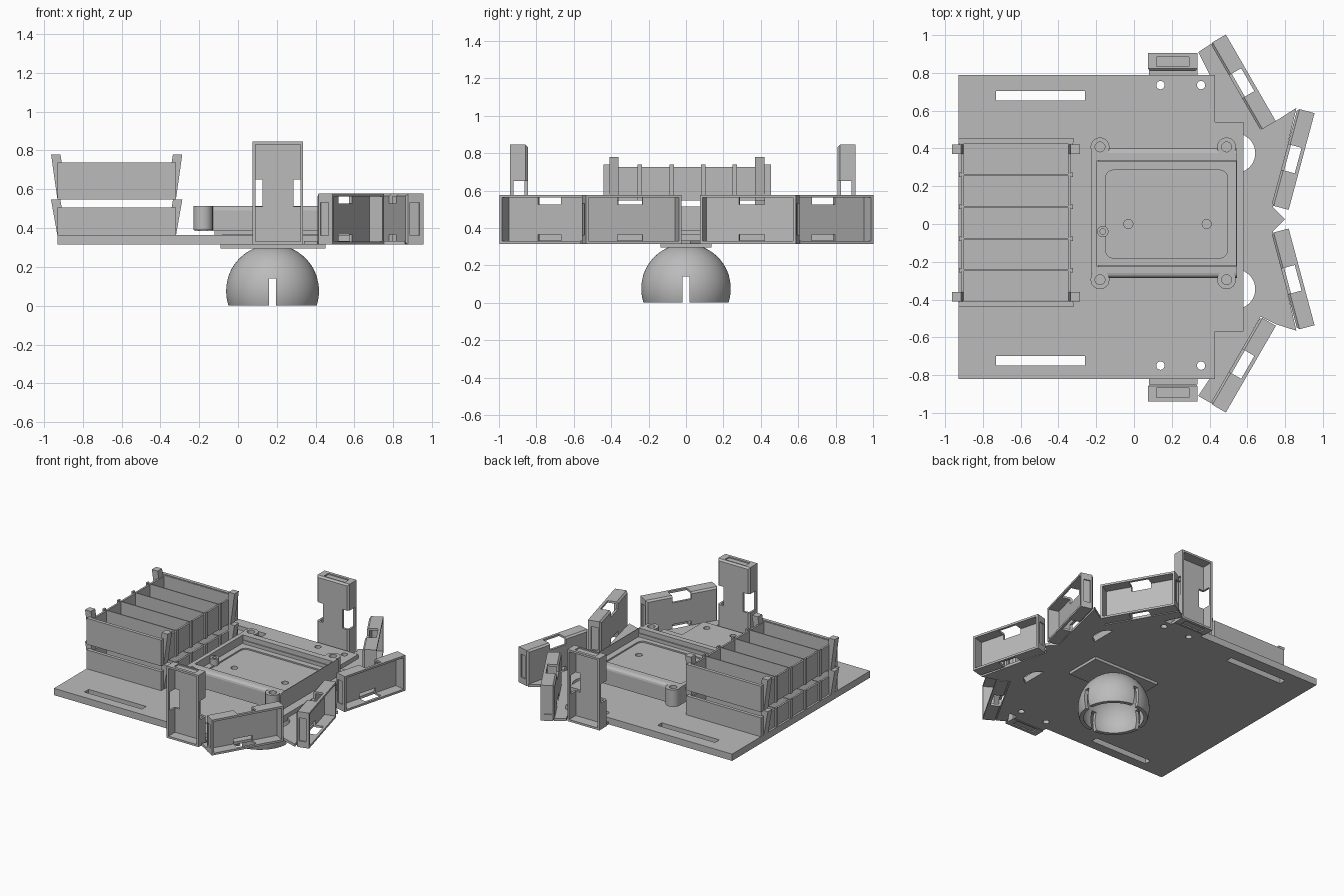
import bpy, bmesh, math
from mathutils import Matrix, Vector

cube = bpy.data.objects.get("Cube")
if cube:
    bpy.data.objects.remove(cube, do_unlink=True)

grey = bpy.data.materials.new("plain_grey")
grey.use_nodes = True
grey.diffuse_color = (0.5, 0.5, 0.5, 1)
grey.node_tree.nodes["Principled BSDF"].inputs["Base Color"].default_value = (0.5, 0.5, 0.5, 1)


def finish(name, bm, matrix=None):
    bmesh.ops.recalc_face_normals(bm, faces=bm.faces)
    mesh = bpy.data.meshes.new(name)
    bm.to_mesh(mesh)
    bm.free()
    mesh.materials.append(grey)
    obj = bpy.data.objects.new(name, mesh)
    bpy.context.collection.objects.link(obj)
    if matrix:
        obj.matrix_world = matrix
    return obj


def box(name, x, y, z, bevel_rule=None, width=0.012, segments=1):
    bm = bmesh.new()
    bmesh.ops.create_cube(bm, size=1)
    for v in bm.verts:
        v.co = Vector([(r[0] + r[1]) / 2 + c * (r[1] - r[0]) for r, c in zip((x, y, z), v.co)])
    if bevel_rule:
        edges = [e for e in bm.edges if bevel_rule(*e.verts)]
        bmesh.ops.bevel(bm, geom=edges, offset=width, segments=segments, profile=0.5, affect='EDGES')
    return finish(name, bm)


def upright(a, b):
    return abs(a.co.z - b.co.z) > 1e-4


def prism(name, points, z0, z1, matrix=None):
    bm = bmesh.new()
    face = bm.faces.new([bm.verts.new((px, py, z0)) for px, py in points])
    top = bmesh.ops.extrude_face_region(bm, geom=[face])["geom"]
    for v in top:
        if isinstance(v, bmesh.types.BMVert):
            v.co.z = z1
    return finish(name, bm, matrix)


def cylinder(name, x, y, z0, z1, r, r2=None, sides=24):
    bm = bmesh.new()
    bmesh.ops.create_cone(bm, cap_ends=True, segments=sides, radius1=r, radius2=r2 or r, depth=z1 - z0,
                          matrix=Matrix.Translation((x, y, (z0 + z1) / 2)))
    return finish(name, bm)


def ball(name, centre, r):
    bm = bmesh.new()
    bmesh.ops.create_uvsphere(bm, u_segments=64, v_segments=32, radius=r, matrix=Matrix.Translation(centre))
    return finish(name, bm)


def cut(target, *cutters):
    for c in cutters:
        mod = target.modifiers.new("cut", 'BOOLEAN')
        mod.operation, mod.solver, mod.object = 'DIFFERENCE', 'EXACT', c
    deps = bpy.context.evaluated_depsgraph_get()
    mesh = bpy.data.meshes.new_from_object(target.evaluated_get(deps))
    target.modifiers.clear()
    target.data = mesh
    for c in cutters:
        bpy.data.objects.remove(c, do_unlink=True)
    return target


def smooth(obj):
    bpy.ops.object.select_all(action='DESELECT')
    obj.select_set(True)
    bpy.context.view_layer.objects.active = obj
    bpy.ops.object.shade_smooth_by_angle(angle=math.radians(30))


# Base plate with its slots and screw holes
base = prism("base_plate", [(-.93, -.82), (.43, -.82), (.43, -.57), (.58, -.57),
                            (.58, .54), (.43, .54), (.43, .79), (-.93, .79)], .315, .365)
cutters = [box("slot_cutter", (-.73, -.26), (y, y + .05), (.2, .5)) for y in (-.75, .653)]
cutters += [cylinder("hole_cutter", x, y, .2, .5, .022) for x in (.14, .355) for y in (-.75, .735)]
cut(base, *cutters)

# Thin nose plate that carries the angled holders
nose = prism("nose_plate", [(.4, -.82), (.34, -.91), (.41, -.95), (.67, -.49), (.75, -.53), (.86, -.565),
                            (.735, -.04), (.8, .025), (.735, .09), (.86, .615), (.75, .545), (.67, .5),
                            (.41, .955), (.34, .91), (.4, .79)], .315, .334)
cut(nose, *[cylinder("arc_cutter", .537, y, .2, .5, .105, sides=40) for y in (-.345, .375)])

box("circuit_board", (-.08, .41), (-.69, -.315), (.36, .369))


# Open-fronted sensor holders: four lying on the nose, two standing at the sides
def sensor_holder(name, x, y, z, heading, standing=False):
    body = box(name, (-.265, .265), (-.047, .047), (-.131, .131), lambda a, b: a.co.y > 0 and b.co.y > 0)
    cutters = [box("cavity", (-.25, .25), (-.1, .03), (-.116, .116))]
    for s in (-1, 1):
        cutters.append(box("window", (-.07, .07), (-.028, .1), sorted((s * .08, s * .2))))
        cutters.append(box("dent", sorted((s * .256, s * .3)), (-.025, .025), (-.085, .085)))
    cut(body, *cutters)
    turn = Matrix.Rotation(math.radians(heading + 90), 4, 'Z')
    tip = Matrix.Rotation(math.radians(90), 4, 'Y') if standing else Matrix()
    body.matrix_world = Matrix.Translation((x, y, z)) @ turn @ tip


sensor_holder("back_angled_holder", .578, .75, .446, 30)
sensor_holder("back_nose_holder", .842, .343, .446, -15)
sensor_holder("front_nose_holder", .842, -.292, .446, 15)
sensor_holder("front_angled_holder", .578, -.745, .446, -30)
sensor_holder("front_upright_holder", .205, -.893, .58, -90, True)
sensor_holder("back_upright_holder", .205, .858, .58, 90, True)
for name, y in (("front_bracket", (-.85, -.81)), ("back_bracket", (.78, .82))):
    box(name, (.08, .335), y, (.315, .334))

# Hollow slotted ball foot with its mounting flange
CX = .178
foot = ball("ball_foot", (CX, 0, .075), .24)
cut(foot, ball("hollow", (CX, 0, .075), .215), box("floor_cutter", (-.5, .8), (-.5, .5), (-.4, 0)),
    box("slot_x", (-.5, .8), (-.018, .018), (-.1, .14)),
    box("slot_y", (CX - .018, CX + .018), (-.5, .5), (-.1, .14)))
smooth(foot)
box("foot_flange", (-.09, .45), (-.135, .135), (.295, .318))

# Central tray with stepped rim, recessed floor and corner bosses
tray = box("tray", (-.225, .545), (-.285, .4), (.385, .515),
           lambda a, b: a.co.z > .5 and b.co.z > .5 and abs(a.co.y - b.co.y) < 1e-4, .025, 3)
cutters = [box("pan", (-.195, .54), (-.225, .335), (.455, .7)),
           box("floor_recess", (-.15, .495), (-.18, .285), (.445, .5), upright, .04, 5)]
cutters += [cylinder("screw_cutter", x, 0, .3, .6, .024) for x in (-.03, .385)]
bosses = [(x, y) for x in (-.18, .49) for y in (-.295, .408)]
cutters += [cylinder("boss_cutter", x, y, .3, .6, .026) for x, y in bosses]
cut(tray, *cutters)
for x, y in bosses:
    boss = cylinder("corner_boss", x, y, .39, .515, .05)
    smooth(cut(boss, cylinder("boss_hole", x, y, .3, .6, .026)))
for y in (-.228, .328):
    box("tray_rail", (-.19, .54), (y, y + .012), (.455, .48))
post = cylinder("tray_post", -.165, -.04, .45, .5, .03)
smooth(cut(post, cylinder("post_hole", -.165, -.04, .46, .6, .015)))
box("tray_support", (-.12, .46), (-.2, .3), (.36, .39))


# Two stacked battery racks, each with five bays, ribs and flared corner ears
def battery_rack(level, z0, z1, ear_top):
    x0, x1, y0, y1 = -.915, -.335, -.44, .455
    box(level + "_rack_floor", (x0, x1), (y0, y1), (z0, z0 + .015))
    for y in (y0, y1 - .025):
        box(level + "_rack_end", (x0 - .015, x1 + .015), (y, y + .025), (z0, z1))
    for x in (x0, x1 - .014):
        box(level + "_rack_side", (x, x + .014), (y0, y1), (z0, z1 - .012))
    pitch = (y1 - y0 - .05) / 5
    for i in range(6):
        y = y0 + .025 + i * pitch
        box(level + "_rack_partition", (x0, x1), (y - .004, y + .004), (z0, z1 - .006))
        for x in (x0 - .012, x1 - .002):
            box(level + "_rack_rib", (x, x + .014), (y - .012, y + .012), (z0, z1))
    # Each ear is a leaning profile extruded along y
    stand = Matrix.Rotation(math.radians(90), 4, 'X')
    mid = (x0 + x1) / 2
    for s in (-1, 1):
        profile = [(mid + s * w, z) for w, z in ((.28, z0), (.305, z0), (.338, ear_top), (.29, ear_top),
                                                 (.28, z1 - .02))]
        for y in (-.36, .42):
            prism(level + "_rack_ear", profile, 0, .05, Matrix.Translation((0, y, 0)) @ stand)


battery_rack("lower", .36, .505, .546)
battery_rack("upper", .546, .738, .78)
